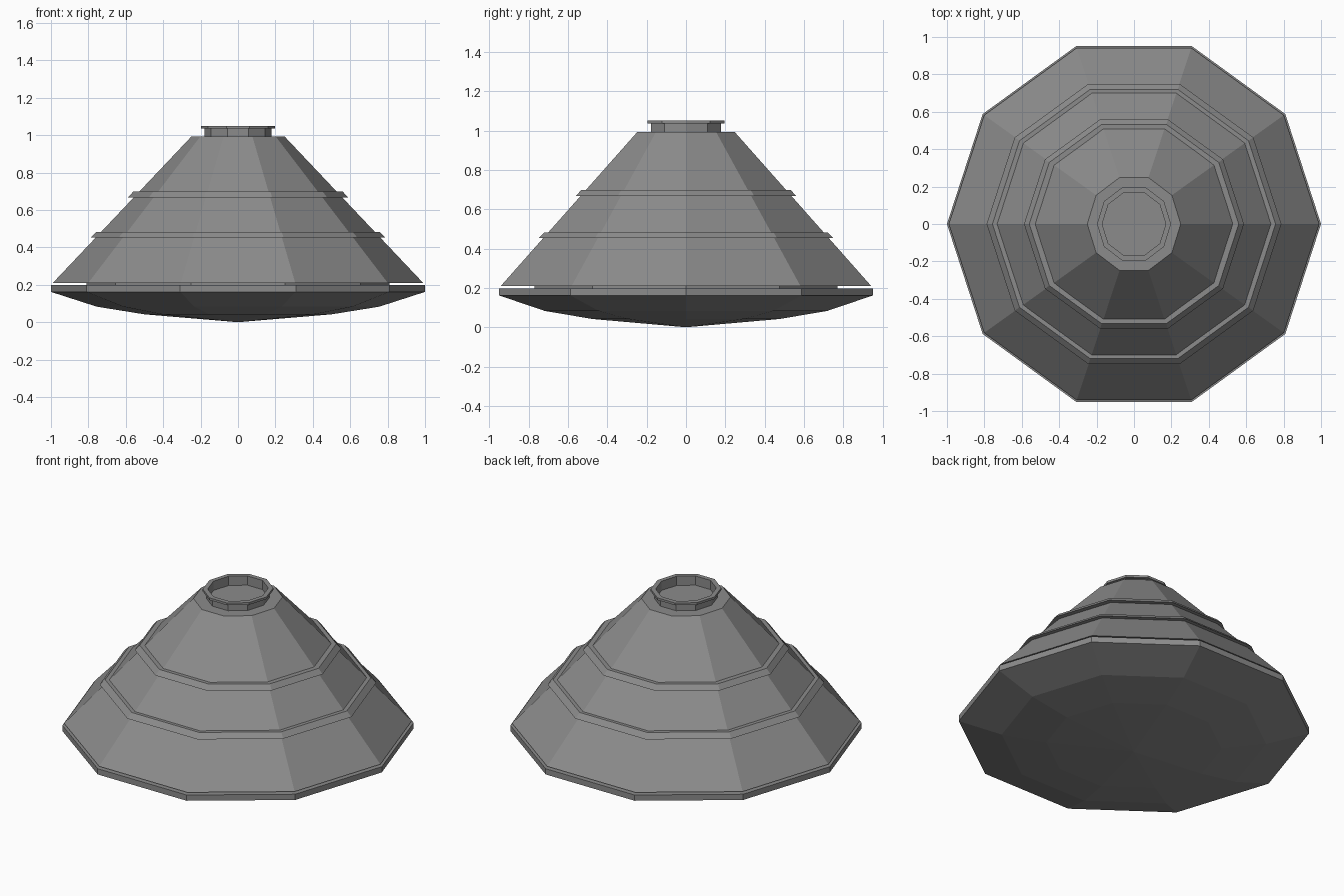
import bpy, bmesh, math

if "Cube" in bpy.data.objects:
    bpy.data.objects.remove(bpy.data.objects["Cube"])

SIDES = 10

# Dark grey paint shared by every part
paint = bpy.data.materials.new("dark_grey")
paint.diffuse_color = (0.26, 0.26, 0.26, 1)
paint.use_nodes = True
paint.node_tree.nodes["Principled BSDF"].inputs["Base Color"].default_value = paint.diffuse_color


def lathe(name, profile, closed=False):
    """Spin (radius, z) points into a flat-faced ten-sided solid."""
    bm = bmesh.new()
    rings = []
    for r, z in profile:
        if r < 1e-6:
            rings.append([bm.verts.new((0, 0, z))] * SIDES)
        else:
            depth = 1.045 if z > 0.98 else 1.0  # top opening is slightly deeper
            rings.append([bm.verts.new((r * math.cos(math.tau * i / SIDES),
                                        r * depth * math.sin(math.tau * i / SIDES), z))
                          for i in range(SIDES)])
    pairs = list(zip(rings, rings[1:]))
    if closed:
        pairs.append((rings[-1], rings[0]))
    for a, b in pairs:
        for i in range(SIDES):
            j = (i + 1) % SIDES
            bm.faces.new(list(dict.fromkeys((a[i], a[j], b[j], b[i]))))
    if not closed:
        for ring in (rings[0], rings[-1]):
            if ring[0] is not ring[1]:
                bm.faces.new(ring)
    bmesh.ops.recalc_face_normals(bm, faces=bm.faces)
    mesh = bpy.data.meshes.new(name)
    bm.to_mesh(mesh)
    bm.free()
    mesh.materials.append(paint)
    obj = bpy.data.objects.new(name, mesh)
    bpy.context.collection.objects.link(obj)
    return obj


def cone_radius(z):
    return 0.99 - (z - 0.21) * 0.74 / 0.783


# Shallow dished base with a vertical rim
lathe("heat_shield", [(0, 0.0), (0.5, 0.042), (0.755, 0.083),
                      (1.0, 0.162), (1.0, 0.198)])

# Recessed spacer that leaves a thin gap under the cone
lathe("spacer", [(0.81, 0.196), (0.81, 0.212)])

# Main tapered hull
lathe("hull", [(0.99, 0.21), (0.25, 0.992)])

# Two raised bands around the hull
for name, z0, z1, r0, r1 in (("lower_band", 0.453, 0.483, 0.788, 0.757),
                             ("upper_band", 0.668, 0.698, 0.588, 0.56)):
    lathe(name, [(cone_radius(z0) - 0.02, z0), (r0, z0), (r1, z1),
                 (cone_radius(z1) - 0.02, z1)], closed=True)

# Open docking collar with a flared lip
lathe("docking_collar", [(0.17, 0.988), (0.178, 0.988), (0.178, 1.036),
                         (0.198, 1.036), (0.198, 1.05), (0.17, 1.05)],
      closed=True)
